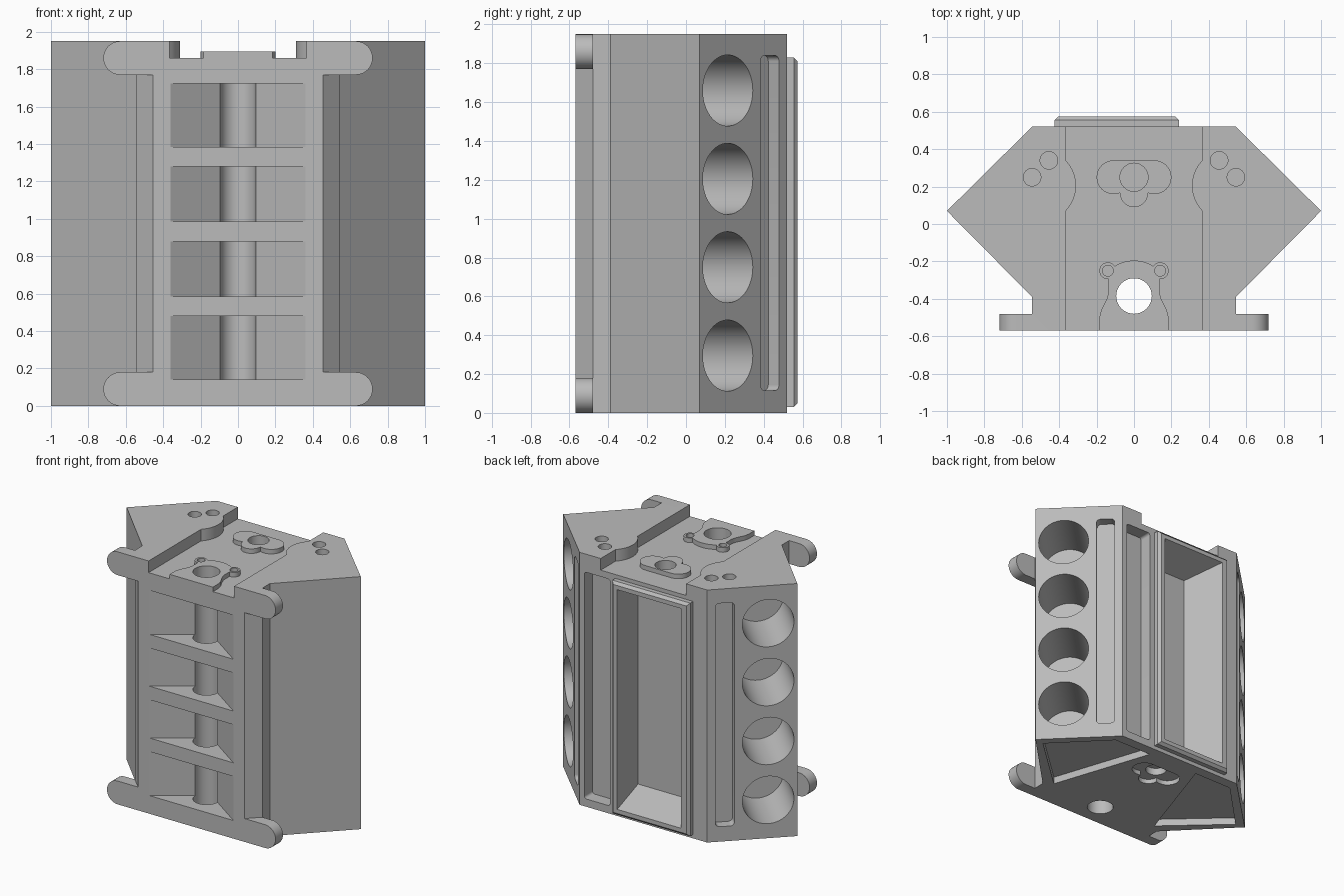
import bpy, bmesh
from math import sin, cos, pi, radians
from mathutils import Matrix, Vector

if "Cube" in bpy.data.objects:
    bpy.data.objects.remove(bpy.data.objects["Cube"], do_unlink=True)

grey = bpy.data.materials.new("cast_grey")
grey.use_nodes = True
COLOUR = (0.5, 0.5, 0.5, 1)
grey.diffuse_color = COLOUR
grey.node_tree.nodes["Principled BSDF"].inputs["Base Color"].default_value = COLOUR

HEIGHT, DECK = 1.95, 1.86
FRONT = Matrix.Rotation(pi / 2, 4, 'X')     # outline in x,z; depth towards -y
BACK = -1


def loft(name, lower, upper, lo, hi, matrix=Matrix()):
    """Solid between two outlines with equal point counts."""
    bm = bmesh.new()
    a = [bm.verts.new((x, y, lo)) for x, y in lower]
    b = [bm.verts.new((x, y, hi)) for x, y in upper]
    bm.faces.new(a)
    bm.faces.new(b)
    for i in range(len(a)):
        j = (i + 1) % len(a)
        bm.faces.new((a[i], a[j], b[j], b[i]))
    bmesh.ops.recalc_face_normals(bm, faces=bm.faces)
    bm.transform(matrix)
    mesh = bpy.data.meshes.new(name)
    bm.to_mesh(mesh)
    bm.free()
    mesh.materials.append(grey)
    ob = bpy.data.objects.new(name, mesh)
    bpy.context.collection.objects.link(ob)
    return ob


def prism(name, outline, lo, hi, matrix=Matrix()):
    return loft(name, outline, outline, lo, hi, matrix)


def arc(cx, cy, r, start, end, n=16):
    angles = [radians(start + (end - start) * i / n) for i in range(n + 1)]
    return [(cx + r * cos(t), cy + r * sin(t)) for t in angles]


def circle(cx, cy, r, n=48):
    return arc(cx, cy, r, 0, 360, n)[:-1]


def rect(x0, x1, y0, y1):
    return [(x0, y0), (x1, y0), (x1, y1), (x0, y1)]


def round_rect(x0, x1, y0, y1, r):
    return (arc(x1 - r, y1 - r, r, 0, 90, 6) + arc(x0 + r, y1 - r, r, 90, 180, 6)
            + arc(x0 + r, y0 + r, r, 180, 270, 6) + arc(x1 - r, y0 + r, r, 270, 360, 6))


def mirrored(half):
    return half + [(-x, y) for x, y in reversed(half)]


def combine(target, tool, operation='DIFFERENCE'):
    mod = target.modifiers.new("shape", 'BOOLEAN')
    mod.object, mod.operation, mod.solver = tool, operation, 'EXACT'
    bpy.context.view_layer.objects.active = target
    bpy.ops.object.modifier_apply(modifier=mod.name)
    bpy.data.objects.remove(tool, do_unlink=True)


def cut(target, outline, lo, hi, matrix=Matrix()):
    combine(target, prism("cutter", outline, lo, hi, matrix))


# Main casting
block = prism("engine_block", mirrored([(0.455, -0.57), (0.545, -0.48), (0.545, -0.39),
                                        (1, 0.07), (0.545, 0.52)]), 0, HEIGHT)

# Lowered deck between the banks, with a bulge on each side
bulge = arc(0.503, 0.205, 0.193, 224.4, 135.6)
cut(block, mirrored([(0.365, -0.7)] + bulge + [(0.365, 0.7)]), DECK, 2.1)

# Main shaft bore and the V-shaped bays that open onto it
SHAFT = circle(0, -0.385, 0.095)
cut(block, SHAFT, -0.1, 2.1)
for z0, z1 in ((0.14, 0.48), (0.585, 0.88), (0.985, 1.28), (1.385, 1.725)):
    cut(block, mirrored([(0.374, -0.58), (0.36, -0.57), (0.093, -0.385)]), z0, z1)

# Cylinders, side slots, bolt holes and underside pockets of both banks
for s in (1, -1):
    n = Vector((s, 1, 0)).normalized()
    up = Vector((0, 0, 1))
    frame = Matrix((up.cross(n), up, n)).transposed().to_4x4()
    frame.translation = (s * 0.853, 0.215, 0)
    for i in range(4):
        cut(block, circle(0, 0.295 + i * 0.455, 0.183, 64), -0.43, 0.1, frame)
    u = sorted((s * 0.24, s * 0.375))
    cut(block, round_rect(u[0], u[1], 0.115, 1.84, 0.03), -0.08, 0.1, frame)
    for x, y in ((0.455, 0.34), (0.545, 0.25)):
        cut(block, circle(s * x, y, 0.047, 32), HEIGHT - 0.08, 2.1)
    pocket = [(0.92, 0.06), (0.545, 0.44), (0.22, 0.44), (0.48, -0.34)]
    cut(block, [(s * x, y) for x, y in pocket], -0.1, 0.055)

# Cover frame on the back, with its bevelled lip
cover = prism("back_frame", rect(-0.425, 0.24, 0.03, 1.83), -0.555, -0.5, FRONT)
lip = loft("lip", rect(-0.405, 0.22, 0.05, 1.81), rect(-0.425, 0.24, 0.03, 1.83),
           -0.575, -0.555, FRONT)
combine(cover, lip, 'UNION')
combine(block, cover, 'UNION')

# Tapered cavity inside the frame, and the shallow side recess
cavity = loft("cavity", rect(-0.365, 0.185, 0.08, 1.78), rect(-0.21, 0.185, 0.18, 1.68),
              -0.58, -0.32, FRONT)
combine(block, cavity)
cut(block, round_rect(0.285, 0.505, 0.06, 1.81, 0.02), -0.6, -0.42, FRONT)

# Rear three-lobed boss outline: raised on the deck, sunk in the underside
lobe = mirrored(arc(0, 0.165, 0.075, -90, 0, 10) + arc(0.11, 0.25, 0.09, -90, 90))
rear_boss = prism("rear_boss", lobe, DECK - 0.01, 1.895)
REAR_HOLE = circle(0, 0.25, 0.075)
cut(rear_boss, REAR_HOLE, 1.8, 2)
cut(block, REAR_HOLE, 1.79, 2)
cut(block, lobe, -0.1, 0.035)
cut(block, REAR_HOLE, -0.1, 0.09)

# Front shaft boss with two bolt ears
front_boss = prism("front_boss", mirrored([(0.185, -0.57), (0.185, -0.5), (0.175, -0.46),
                                           (0.145, -0.4), (0.135, -0.36), (0.135, -0.24)]
                                          + arc(0, -0.385, 0.19, 55, 90, 8)[:-1]),
                   DECK - 0.01, 1.895)
for s in (1, -1):
    ear = prism("ear", circle(s * 0.14, -0.25, 0.045, 32), DECK - 0.01, 1.895)
    combine(front_boss, ear, 'UNION')
    cut(front_boss, circle(s * 0.14, -0.25, 0.029, 24), 1.8, 2)
cut(front_boss, SHAFT, 1.8, 2)

# Rounded mounting feet at each corner
for s, side in ((1, "left"), (-1, "right")):
    for z, level in ((0.09, "lower"), (1.86, "upper")):
        foot = [(0.42, z - 0.09)] + arc(0.63, z, 0.09, -90, 90) + [(0.42, z + 0.09)]
        prism(f"{level}_{side}_foot", [(s * x, h) for x, h in foot], 0.48, 0.57, FRONT)

# Smooth the round walls and keep the edges crisp
bpy.ops.object.select_all(action='DESELECT')
for ob in bpy.context.collection.objects:
    if ob.type == 'MESH' and grey.name in ob.data.materials:
        ob.select_set(True)
        bpy.context.view_layer.objects.active = ob
bpy.ops.object.shade_smooth_by_angle(angle=radians(25))
